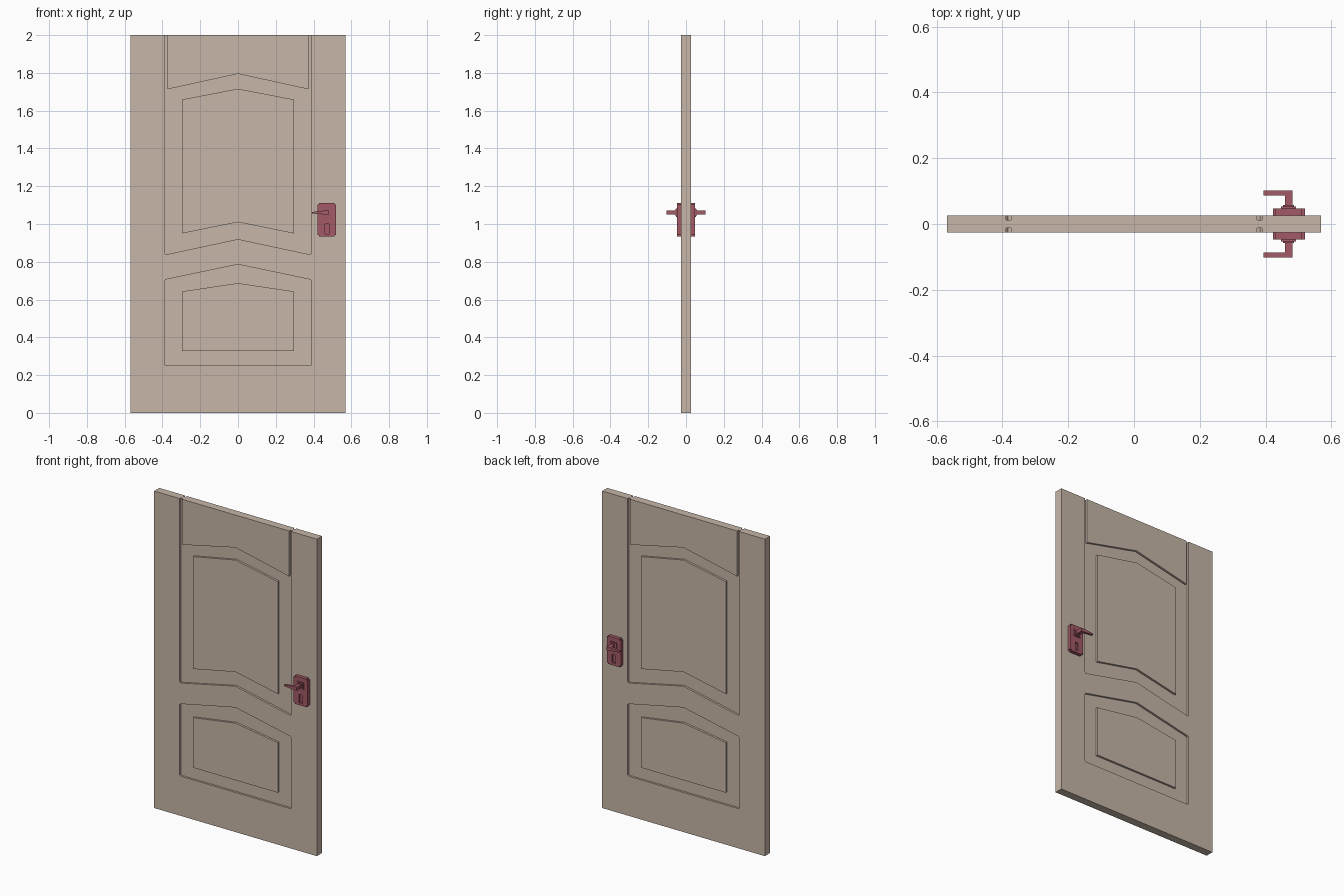
import bpy, bmesh

if "Cube" in bpy.data.objects:
    bpy.data.objects.remove(bpy.data.objects["Cube"])


def material(name, rgb):
    m = bpy.data.materials.new(name)
    m.diffuse_color = (*rgb, 1)
    m.use_nodes = True
    m.node_tree.nodes["Principled BSDF"].inputs["Base Color"].default_value = m.diffuse_color
    return m


WOOD = material("tan wood", (0.57, 0.47, 0.39))
METAL = material("dark red metal", (0.36, 0.10, 0.13))
HALF = 0.0255      # half the slab thickness
FLOOR = 0.0125     # y distance of the recess floor from the centre


def prism(name, outline, y0, y1, mat, mirror=True, taper=1.0):
    """Extrude an x,z outline from y0 to y1 (front is -y); mirror it to the back."""
    cx = sum(p[0] for p in outline) / len(outline)
    cz = sum(p[1] for p in outline) / len(outline)
    n = len(outline)
    bm = bmesh.new()
    a = [bm.verts.new((x, y0, z)) for x, z in outline]
    b = [bm.verts.new((cx + (x - cx) * taper, y1, cz + (z - cz) * taper)) for x, z in outline]
    bm.faces.new(a)
    bm.faces.new(b[::-1])
    for i in range(n):
        bm.faces.new((a[i], b[i], b[(i + 1) % n], a[(i + 1) % n]))
    bmesh.ops.recalc_face_normals(bm, faces=bm.faces)
    me = bpy.data.meshes.new(name)
    bm.to_mesh(me)
    bm.free()
    me.materials.append(mat)
    ob = bpy.data.objects.new(name, me)
    bpy.context.collection.objects.link(ob)
    if mirror:
        mod = ob.modifiers.new("both sides", 'MIRROR')
        mod.use_axis = (False, True, False)
        mod.use_mirror_merge = False
    return ob


def rect(x0, x1, z0, z1):
    return [(x0, z0), (x1, z0), (x1, z1), (x0, z1)]


def cut(target, cutter):
    mod = target.modifiers.new("cut", 'BOOLEAN')
    mod.operation = 'DIFFERENCE'
    mod.solver = 'EXACT'
    mod.object = cutter
    cutter.hide_render = True
    cutter.hide_set(True)


# Door slab with peaked recesses; the upper one runs out the top as two grooves
slab = prism("door_slab", rect(-0.568, 0.568, 0, 2), -HALF, HALF, WOOD, mirror=False)
W, G, C = 0.389, 0.374, 0.006
right = [(W - C, 0.838), (W, 0.845), (W, 2.1), (G, 2.1), (G, 1.713)]
upper = [(0, 0.92)] + right + [(0, 1.795)] + [(-x, z) for x, z in right[::-1]]
right = [(W - C, 0.25), (W, 0.25 + C), (W, 0.699), (W - C, 0.706)]
lower = right + [(0, 0.786)] + [(-x, z) for x, z in right[::-1]]
cut(slab, prism("upper_recess_cutter", upper, -0.06, -FLOOR, WOOD))
cut(slab, prism("lower_recess_cutter", lower, -0.06, -FLOOR, WOOD))

# Raised fields inside the recesses
F = 0.296
prism("upper_raised_panel", [(-F, 0.95), (0, 1.01), (F, 0.95), (F, 1.659), (0, 1.716), (-F, 1.659)],
      -HALF, -FLOOR + 0.001, WOOD)
prism("lower_raised_panel", [(-F, 0.327), (F, 0.327), (F, 0.643), (0, 0.687), (-F, 0.643)],
      -HALF, -FLOOR + 0.001, WOOD)

# Lock plate with notched corners and a keyhole slot
x0, x1, z0, z1, k = 0.422, 0.519, 0.933, 1.11, 0.008
plate = prism("lock_plate", [
    (x0 + k, z0), (x1 - k, z0), (x1 - k, z0 + k), (x1, z0 + k), (x1, z1 - k), (x1 - k, z1 - k),
    (x1 - k, z1), (x0 + k, z1), (x0 + k, z1 - k), (x0, z1 - k), (x0, z0 + k), (x0 + k, z0 + k)],
    -0.0478, -HALF + 0.001, METAL)
cut(plate, prism("keyhole_cutter", rect(0.46, 0.482, 0.948, 1.0), -0.07, -0.037, METAL))

# Stepped collar, stem and tapering lever
prism("handle_collar", rect(0.447, 0.493, 1.038, 1.082), -0.0535, -0.047, METAL)
prism("handle_collar_step", rect(0.453, 0.487, 1.044, 1.076), -0.0575, -0.053, METAL)
prism("handle_stem", rect(0.459, 0.4815, 1.05, 1.071), -0.0875, -0.057, METAL)
prism("handle_lever", [(0.393, 1.056), (0.459, 1.05), (0.4815, 1.05), (0.4815, 1.071),
                       (0.459, 1.071), (0.393, 1.064)], -0.1025, -0.087, METAL)
